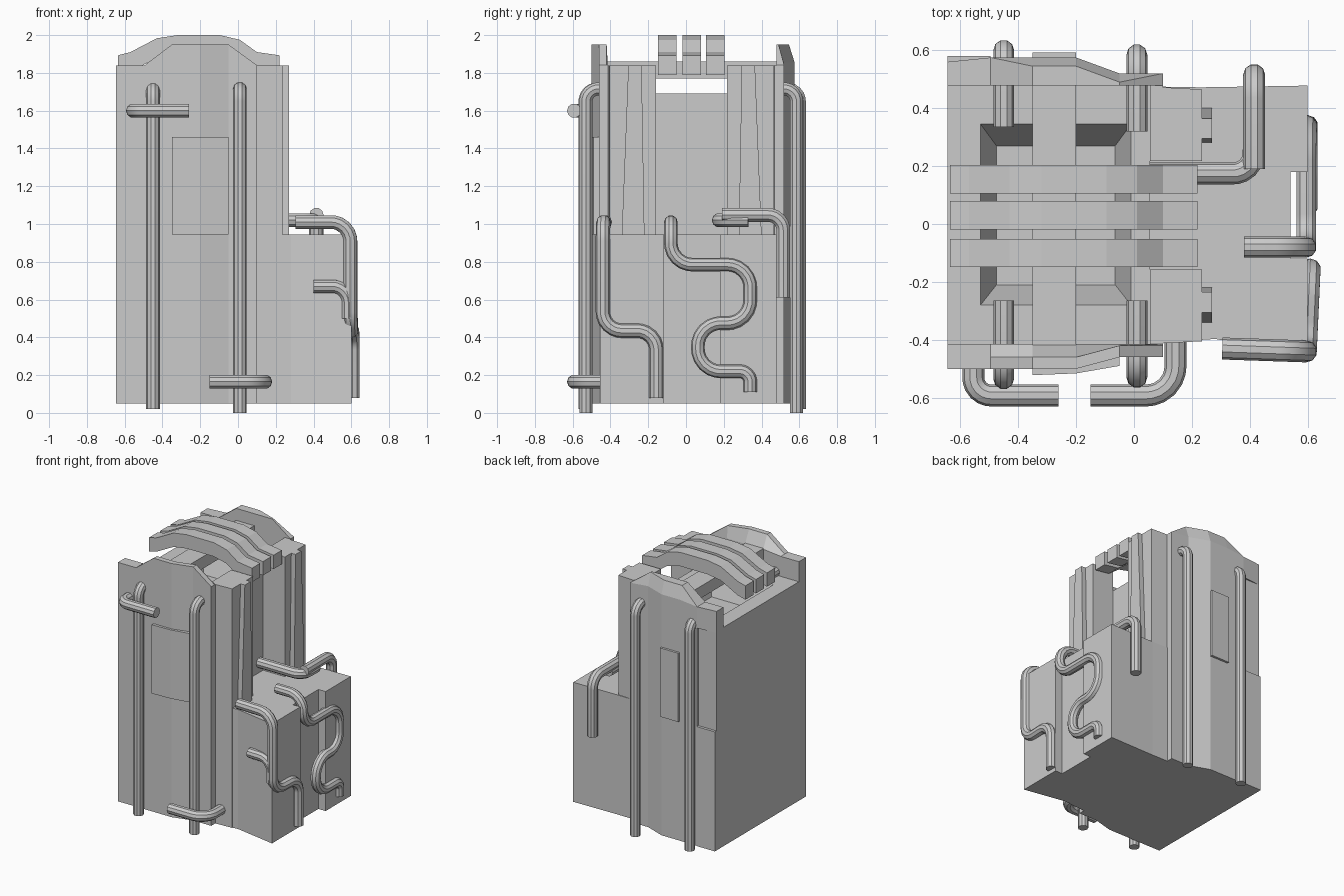
import bpy, bmesh
from mathutils import Vector

if "Cube" in bpy.data.objects:
    bpy.data.objects.remove(bpy.data.objects["Cube"])


def add(name, bm):
    bmesh.ops.recalc_face_normals(bm, faces=bm.faces)
    me = bpy.data.meshes.new(name)
    bm.to_mesh(me)
    bm.free()
    ob = bpy.data.objects.new(name, me)
    bpy.context.collection.objects.link(ob)
    return ob


def loft(name, rings):
    """Join matching closed rings of points and cap both ends."""
    bm = bmesh.new()
    vs = [[bm.verts.new(p) for p in r] for r in rings]
    n = len(rings[0])
    for a, b in zip(vs, vs[1:]):
        for i in range(n):
            j = (i + 1) % n
            bm.faces.new((a[i], a[j], b[j], b[i]))
    bm.faces.new(vs[0])
    bm.faces.new(vs[-1])
    return add(name, bm)


def prism(name, outline, z0, z1):
    return loft(name, [[(x, y, z) for x, y in outline] for z in (z0, z1)])


def rect(x0, x1, y0, y1):
    return [(x0, y0), (x1, y0), (x1, y1), (x0, y1)]


def pipe(name, points, r=0.036, bend=0.09):
    """Round tube through the points with filleted corners."""
    pts = [Vector(p) for p in points]
    path = [pts[0]]
    for a, b, c in zip(pts, pts[1:], pts[2:]):
        d = min(bend, (a - b).length * 0.5, (c - b).length * 0.5)
        s, e = b + (a - b).normalized() * d, b + (c - b).normalized() * d
        m = s + e - b                      # centre of the bend
        for i in range(7):
            v = s.lerp(e, i / 6) - m
            path.append(m + v.normalized() * d)
    path.append(pts[-1])
    cu = bpy.data.curves.new(name, 'CURVE')
    cu.dimensions = '3D'
    cu.bevel_depth = r
    cu.bevel_resolution = 3
    cu.use_fill_caps = True
    sp = cu.splines.new('POLY')
    sp.points.add(len(path) - 1)
    for q, p in zip(sp.points, path):
        q.co = (*p, 1)
    tmp = bpy.data.objects.new(name + "_path", cu)
    bpy.context.collection.objects.link(tmp)
    bpy.context.view_layer.update()
    me = bpy.data.meshes.new_from_object(tmp.evaluated_get(bpy.context.evaluated_depsgraph_get()))
    bpy.data.objects.remove(tmp)
    ob = bpy.data.objects.new(name, me)
    bpy.context.collection.objects.link(ob)
    bpy.ops.object.select_all(action='DESELECT')
    ob.select_set(True)
    bpy.context.view_layer.objects.active = ob
    bpy.ops.object.shade_smooth_by_angle()
    return ob


# Tower with a sunken hopper in its roof
tower = prism("tower", [(-.645, -.5), (-.2, -.5), (-.05, -.46), (.055, -.46), (.055, .52),
                        (-.05, .52), (-.2, .575), (-.495, .575), (-.495, .56), (-.645, .56)], .05, 1.69)
cutter = loft("hopper_cutter", [[(x, y, z) for x, y in rect(*b)] for z, b in (
    (1.50, (-.475, -.065, -.21, .27)), (1.69, (-.53, -.01, -.28, .345)), (1.75, (-.53, -.01, -.28, .345)))])
cutter.hide_render = True
cutter.hide_set(True)
mod = tower.modifiers.new("hopper", 'BOOLEAN')
mod.operation = 'DIFFERENCE'
mod.solver = 'EXACT'
mod.object = cutter
prism("back_corner_step", rect(-.645, -.495, .55, .58), .05, .945)

# Lower block with a groove down its right face
prism("lower_block", [(.055, -.412), (.28, -.397), (.6, -.455), (.6, -.12), (.54, -.12), (.54, .18),
                      (.6, .18), (.6, .478), (.23, .472), (.055, .475)], .05, .945)

# Paired columns with tapering ribs, mirrored about the tower's centre line
MID = .03
for tag, s in (("front", -1), ("back", 1)):
    col = [(.055, .49), (.1, .49), (.1, .442), (.235, .435), (.235, .188), (.055, .188)]
    prism(tag + "_column", [(x, MID + s * y) for x, y in col], .05, 1.84)
    loft(tag + "_column_rib", [[(x, MID + s * y, z) for x, y in rect(.23, .27, y0, y1)]
                               for z, y0, y1 in ((.945, .25, .37), (1.84, .265, .335))])

# Parapets: (x, height, front outer y, back outer y)
stations = [(-.645, 1.84, -.5, .56), (-.495, 1.84, -.5, .575), (-.35, 1.95, -.5, .575),
            (-.2, 1.95, -.5, .575), (-.05, 1.95, -.46, .52), (.1, 1.841, -.46, .52)]
loft("front_parapet", [[(x, f, 1.68), (x, f, z), (x, f + .04, z), (x, -.415, min(z, 1.855)), (x, -.415, 1.68)]
                       for x, z, f, b in stations])
loft("back_parapet", [[(x, b, 1.68), (x, b, min(z, 1.855)), (x, b - .03 * (z > 1.9), z), (x, .478, z), (x, .478, 1.68)]
                      for x, z, f, b in stations])

# Raised wall panels
prism("front_panel", [(-.35, -.49), (-.35, -.522), (-.2, -.516), (-.05, -.49), (-.05, -.45), (-.2, -.49)], .945, 1.46)
prism("back_panel", rect(-.35, -.2, .56, .592), .945, 1.46)

# Roof beam and three arched bands
prism("roof_beam", rect(-.35, -.2, -.43, .49), 1.77, 1.86)
arch = [(-.635, 1.893), (-.57, 1.91), (-.43, 1.983), (-.32, 2.0), (-.095, 2.0), (.01, 1.975), (.1, 1.91), (.22, 1.893)]
ring = arch + [(x, z - .104) for x, z in reversed(arch)]
for i, y in enumerate((-.1, .03, .155)):
    loft(f"roof_arch_{i + 1}", [[(x, yy, z) for x, z in ring] for yy in (y - .049, y + .049)])

# Tall pipes turning in over the roof
for i, (x, y0, y1, z0) in enumerate(((-.45, -.535, -.265, .02), (.01, -.53, -.265, 0),
                                     (-.45, .6, .335, .02), (.01, .585, .32, 0))):
    pipe(f"riser_pipe_{i + 1}", [(x, y0, z0), (x, y0, 1.715), (x, y1, 1.715)], bend=.065)

# Short hooked pipes on the front
pipe("upper_hook_pipe", [(-.26, -.592, 1.6), (-.555, -.592, 1.6), (-.555, -.47, 1.6)], .038, .1)
pipe("lower_hook_pipe", [(-.15, -.592, .165), (.143, -.592, .165), (.143, -.39, .165)], .038, .1)

# Winding pipes on the lower block
pipe("corner_pipe", [(.305, -.43, 1.01), (.595, -.44, 1.01), (.595, -.44, .435),
                     (.608, -.157, .435), (.608, -.157, .08)], .038, .1)
pipe("corner_stub_pipe", [(.4, -.435, .67), (.585, -.44, .67), (.585, -.44, .5)])
pipe("winding_pipe", [(.38, -.08, 1.01), (.595, -.08, 1.01), (.595, -.08, .785), (.595, .34, .785), (.6, .34, .475),
                      (.6, .063, .475), (.6, .063, .22), (.6, .34, .22), (.6, .34, .11)], .036, .12)
pipe("inner_elbow_pipe", [(.04, .175, 1.02), (.412, .175, 1.02), (.415, .33, 1.02)], .038, .07)
pipe("back_elbow_pipe", [(.415, .19, 1.048), (.415, .515, 1.048), (.415, .515, .61)], .038, .08)
